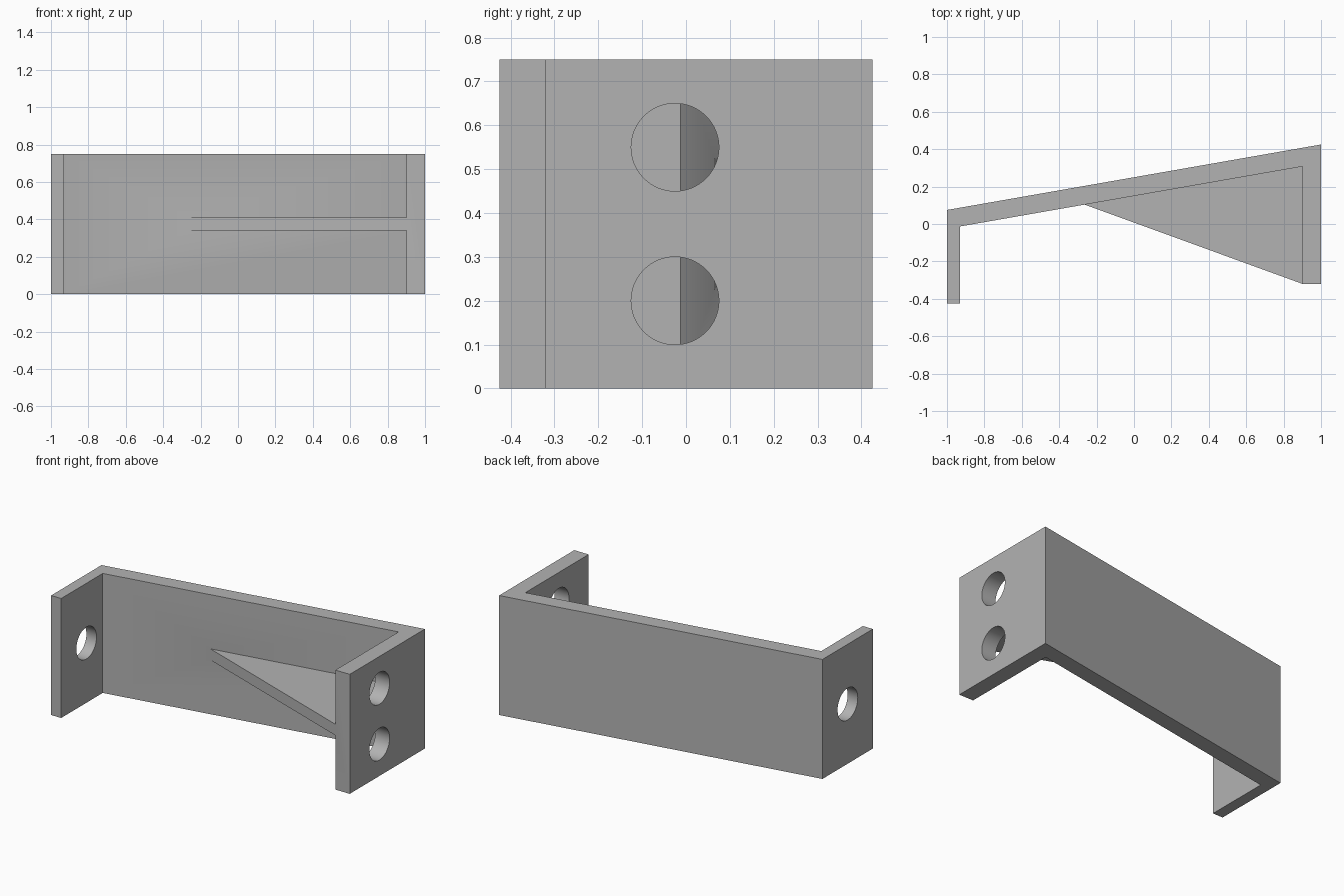
import bpy
import bmesh
import math
from mathutils import Matrix

cube = bpy.data.objects.get("Cube")
if cube:
    bpy.data.objects.remove(cube, do_unlink=True)

HEIGHT = 0.75
HOLE_RADIUS = 0.1

grey = bpy.data.materials.new("plain grey")
grey.use_nodes = True
COLOUR = (0.45, 0.45, 0.45, 1)
grey.diffuse_color = COLOUR
grey.node_tree.nodes["Principled BSDF"].inputs["Base Color"].default_value = COLOUR


def finish(name, bm):
    bmesh.ops.recalc_face_normals(bm, faces=bm.faces)
    mesh = bpy.data.meshes.new(name)
    bm.to_mesh(mesh)
    bm.free()
    mesh.materials.append(grey)
    obj = bpy.data.objects.new(name, mesh)
    bpy.context.collection.objects.link(obj)
    return obj


def prism(name, outline, z0, z1):
    """Extrude a plan outline between two heights."""
    bm = bmesh.new()
    face = bm.faces.new([bm.verts.new((x, y, z0)) for x, y in outline])
    ext = bmesh.ops.extrude_face_region(bm, geom=[face])
    top = [v for v in ext["geom"] if isinstance(v, bmesh.types.BMVert)]
    bmesh.ops.translate(bm, verts=top, vec=(0, 0, z1 - z0))
    return finish(name, bm)


def hole_cutter(name, x, y, z):
    """Cylinder lying along x through a flange."""
    bm = bmesh.new()
    bmesh.ops.create_cone(
        bm, cap_ends=True, segments=64, radius1=HOLE_RADIUS, radius2=HOLE_RADIUS,
        depth=0.3, matrix=Matrix.Translation((x, y, z)) @ Matrix.Rotation(math.pi / 2, 4, "Y"))
    obj = finish(name, bm)
    obj.hide_render = True
    return obj


def combine(target, other, operation):
    mod = target.modifiers.new(other.name, "BOOLEAN")
    mod.operation = operation
    mod.solver = "EXACT"
    mod.object = other
    bpy.context.view_layer.objects.active = target
    bpy.ops.object.modifier_apply(modifier=mod.name)
    bpy.data.objects.remove(other, do_unlink=True)


# Slanted web with a flange at each end
bracket = prism("bracket", [
    (-1, 0.075), (-1, -0.425), (-0.93, -0.425), (-0.93, -0.013),
    (0.9, 0.3075), (0.9, -0.32), (1, -0.32), (1, 0.425)], 0, HEIGHT)

# Thin triangular rib, sunk slightly into the web and the wide flange
rib = prism("rib", [(-0.265, 0.104), (0.9, -0.32), (0.95, -0.31),
                    (0.95, 0.36), (-0.21, 0.15)], 0.34, 0.41)
combine(bracket, rib, "UNION")

# Bolt holes: one in the narrow flange, two in the wide one
for x, y, z in [(-0.965, -0.175, 0.375), (0.95, -0.025, 0.2), (0.95, -0.025, 0.55)]:
    combine(bracket, hole_cutter("hole_cutter", x, y, z), "DIFFERENCE")

# Smooth hole walls, sharp plate edges
bpy.ops.object.select_all(action="DESELECT")
bracket.select_set(True)
bpy.context.view_layer.objects.active = bracket
bpy.ops.object.shade_smooth_by_angle(angle=math.radians(30))
